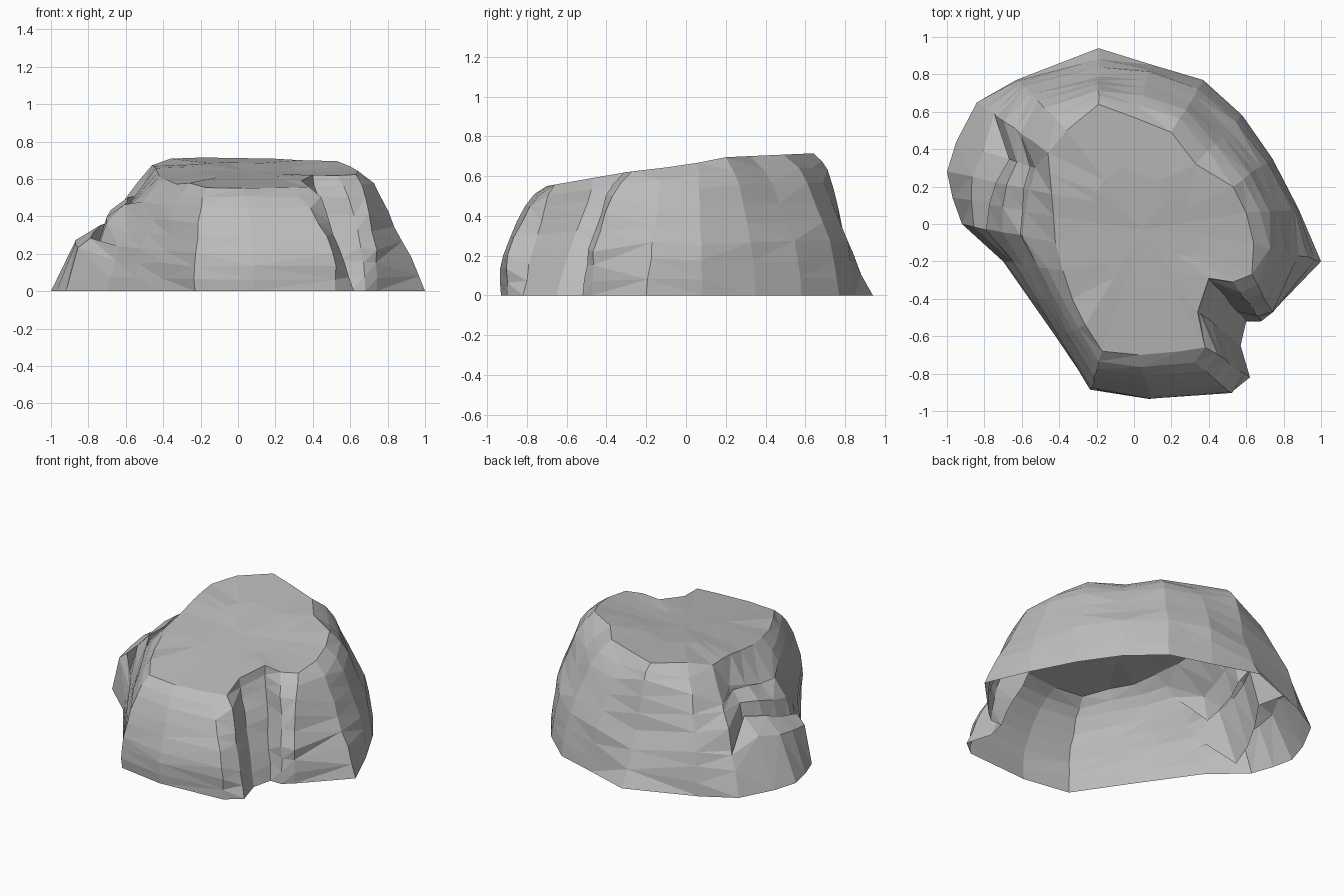
import bpy
import bmesh
import random
from mathutils import Vector

random.seed(4)

default_cube = bpy.data.objects.get("Cube")
if default_cube:
    bpy.data.objects.remove(default_cube, do_unlink=True)


def make_material(name, colour):
    material = bpy.data.materials.new(name)
    material.use_nodes = True
    material.diffuse_color = colour
    material.node_tree.nodes["Principled BSDF"].inputs["Base Color"].default_value = colour
    return material


stone_grey = make_material("stone grey", (0.5, 0.5, 0.5, 1))

# Wall profiles from rim to ground: (outward share, height share)
SLOPE = [(0, 1), (.25, .9), (.34, .8), (.44, .66), (.55, .54), (.67, .42), (.78, .28), (.9, .13), (1, 0)]
BULGE = [(0, 1), (.26, .91), (.5, .81), (.67, .66), (.82, .52), (.97, .36), (1, .24), (1, .12), (1, 0)]
FLARE = [(0, 1), (.15, .95), (.25, .89), (.33, .75), (.41, .6), (.5, .45), (.65, .3), (.82, .15), (1, 0)]
GROOVE = [(0, 1), (.06, .9), (.14, .8), (.3, .68), (.45, .55), (.6, .42), (.75, .28), (.88, .14), (1, 0)]
# Two overlapping slabs with a crevice behind each, at their back and front ends
LEDGE_BACK = [(0, 1), (.15, .78), (.22, .55), (.2, .76), (.36, .68), (.46, .34), (.42, .56), (.7, .45), (1, 0)]
LEDGE_FRONT = [(0, 1), (.36, .72), (.42, .45), (.37, .75), (.57, .6), (.8, .06), (.73, .47), (.88, .37), (1, 0)]

# Columns around the rock: base x, base y, rim x, rim y
RIGHT_CORNER = [(1, -.2, .64, -.1)]
BACK_LEFT = [(.88, .08, .6, .06), (.74, .35, .53, .2), (.58, .58, .33, .32),
             (.37, .77, .2, .49), (.1, .85, 0, .57)]
BACK_CORNER = [(-.19, .94, -.19, .64)]
BACK_RIGHT = [(-.63, .77, -.36, .5)]
LEDGE_END = [(-.84, .65, -.46, .38)]
LEDGE_SIDE = [(-.95, .44, -.45, .27), (-1, .28, -.44, .16), (-.97, .14, -.43, .04), (-.92, 0, -.42, -.1)]
FRONT_RIGHT = [(-.7, -.2, -.38, -.25), (-.56, -.4, -.33, -.4), (-.42, -.6, -.26, -.54)]
FRONT = [(-.23, -.88, -.17, -.68), (.08, -.93, .03, -.7), (.52, -.9, .25, -.68)]
FRONT_CORNER = [(.62, -.82, .38, -.66)]
NOTCH = [(.57, -.65, .34, -.47), (.6, -.52, .4, -.29)]
NOTCH_LIP = [(.68, -.52, .53, -.31), (.74, -.47, .63, -.27)]


def blend(first, second, share):
    return [Vector(a).lerp(Vector(b), share) for a, b in zip(first, second)]


ROUNDED = blend(SLOPE, BULGE, .6)

# Each run of columns with the profiles at its start and end
SECTIONS = [
    (RIGHT_CORNER, SLOPE, SLOPE),
    (BACK_LEFT, ROUNDED, ROUNDED),
    (BACK_CORNER, FLARE, FLARE),
    (BACK_RIGHT, ROUNDED, ROUNDED),
    (LEDGE_END, blend(ROUNDED, LEDGE_BACK, .3), LEDGE_BACK),
    (LEDGE_SIDE, LEDGE_BACK, LEDGE_FRONT),
    (FRONT_RIGHT, blend(SLOPE, BULGE, .4), ROUNDED),
    (FRONT, BULGE, BULGE),
    (FRONT_CORNER, SLOPE, SLOPE),
    (NOTCH, GROOVE, GROOVE),
    (NOTCH_LIP, ROUNDED, BULGE),
]

# Height of the tilted top along y
TOP_LINE = [(-.7, .55), (-.3, .62), (0, .655), (.2, .695), (.65, .715)]


def top_height(x, y):
    height = TOP_LINE[0][1]
    for (y0, z0), (y1, z1) in zip(TOP_LINE, TOP_LINE[1:]):
        share = min(max((y - y0) / (y1 - y0), 0), 1)
        height += (z1 - z0) * share
    return height - (.03 if x < -.3 and y < .4 else 0)


def wobble(amount):
    return Vector([random.uniform(-amount, amount) for _ in range(3)])


bm = bmesh.new()
columns = []
for section, start_profile, end_profile in SECTIONS:
    steps = max(len(section) - 1, 1)
    for step, (base_x, base_y, rim_x, rim_y) in enumerate(section):
        rim = Vector((rim_x, rim_y, top_height(rim_x, rim_y)))
        base = Vector((base_x, base_y, 0))
        column = []
        for out, rise in blend(start_profile, end_profile, step / steps):
            point = rim.lerp(base, out)
            point.z = rim.z * rise
            if 0 < rise < 1:
                point += wobble(.006)
            column.append(bm.verts.new(point))
        columns.append(column)

# Walls, left open underneath
count = len(columns)
for i, column in enumerate(columns):
    following = columns[(i + 1) % count]
    for j in range(len(column) - 1):
        bm.faces.new((column[j], column[j + 1], following[j + 1], following[j]))

# Slightly hollow top: an inner ring and a centre point
middle = Vector((.05, -.03, .64))
centre = bm.verts.new(middle)
inner = []
for column in columns:
    point = column[0].co.lerp(middle, .5)
    point.z = top_height(point.x, point.y) - .012
    inner.append(bm.verts.new(point))
for i, column in enumerate(columns):
    k = (i + 1) % count
    bm.faces.new((column[0], columns[k][0], inner[k], inner[i]))
    bm.faces.new((inner[i], inner[k], centre))

bmesh.ops.triangulate(bm, faces=bm.faces[:], quad_method='SHORT_EDGE')
bmesh.ops.recalc_face_normals(bm, faces=bm.faces[:])
if sum(face.normal.z * face.calc_area() for face in bm.faces) < 0:
    bmesh.ops.reverse_faces(bm, faces=bm.faces[:])

mesh = bpy.data.meshes.new("rock")
bm.to_mesh(mesh)
bm.free()
mesh.materials.append(stone_grey)
rock = bpy.data.objects.new("rock", mesh)
bpy.context.collection.objects.link(rock)
